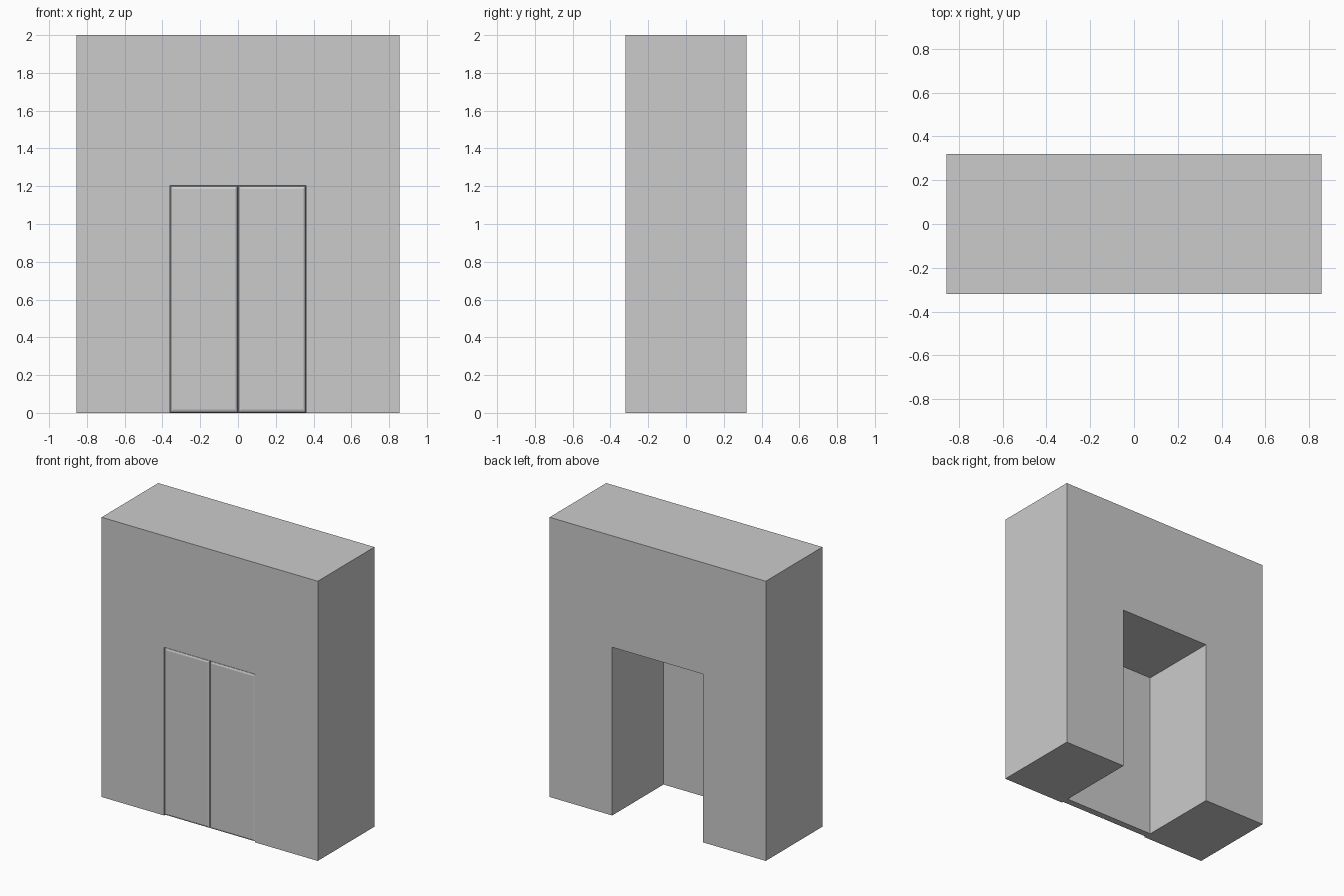
import bpy, bmesh

if "Cube" in bpy.data.objects:
    bpy.data.objects.remove(bpy.data.objects["Cube"])

HALF_W, HALF_D, HEIGHT = 0.855, 0.32, 2.0
DOOR_W, DOOR_H, DOOR_T = 0.36, 1.203, 0.06


def add_object(name, bm):
    bmesh.ops.recalc_face_normals(bm, faces=bm.faces[:])
    mesh = bpy.data.meshes.new(name)
    bm.to_mesh(mesh)
    bm.free()
    obj = bpy.data.objects.new(name, mesh)
    bpy.context.collection.objects.link(obj)
    return obj


# Wall: doorway-shaped profile extruded through its depth
profile = [(-HALF_W, 0), (-HALF_W, HEIGHT), (HALF_W, HEIGHT), (HALF_W, 0),
           (DOOR_W, 0), (DOOR_W, DOOR_H), (-DOOR_W, DOOR_H), (-DOOR_W, 0)]
bm = bmesh.new()
face = bm.faces.new([bm.verts.new((x, -HALF_D, z)) for x, z in profile])
ext = bmesh.ops.extrude_face_region(bm, geom=[face])
bmesh.ops.translate(bm, vec=(0, 2 * HALF_D, 0),
                    verts=[g for g in ext["geom"] if isinstance(g, bmesh.types.BMVert)])
add_object("wall", bm)


# Door leaf: thin slab flush with the wall front, rounded only on its front rim
def door_leaf(name, side):
    bm = bmesh.new()
    bmesh.ops.create_cube(bm, size=1)
    bmesh.ops.scale(bm, vec=(DOOR_W, DOOR_T, DOOR_H), verts=bm.verts[:])
    bmesh.ops.translate(bm, vec=(side * DOOR_W / 2, -HALF_D + DOOR_T / 2, DOOR_H / 2),
                        verts=bm.verts[:])
    rim = [e for e in bm.edges if all(v.co.y < -HALF_D + 0.001 for v in e.verts)]
    bmesh.ops.bevel(bm, geom=rim, offset=0.017, segments=2, profile=0.5, affect='EDGES')
    add_object(name, bm)


door_leaf("left_door", -1)
door_leaf("right_door", 1)
